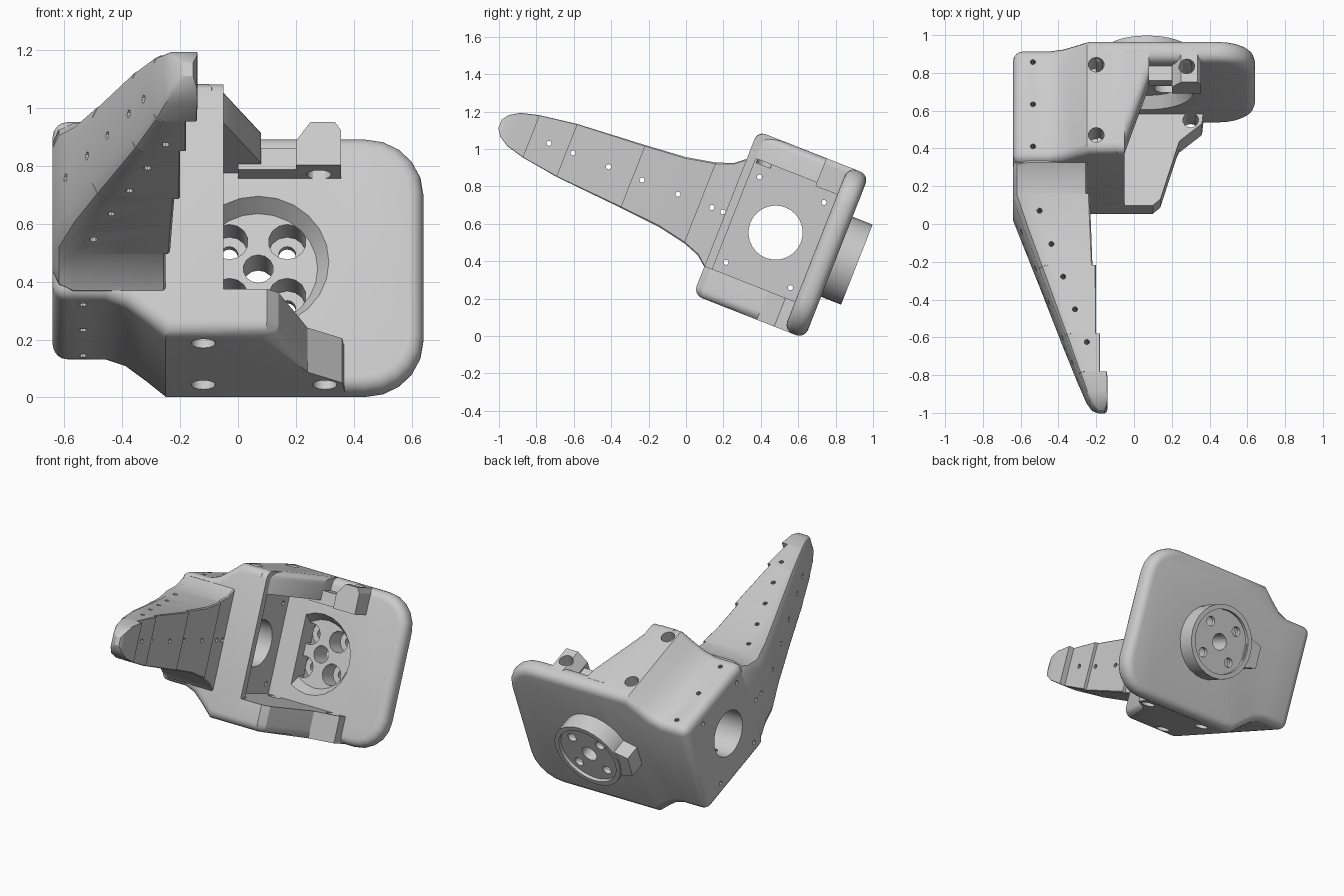
import bpy, bmesh, math
from mathutils import Matrix, Vector

cube = bpy.data.objects.get("Cube")
if cube:
    bpy.data.objects.remove(cube, do_unlink=True)

# The bracket is modelled upright, then leaned about x
LEAN = Matrix.Rotation(math.radians(-21.5), 4, 'X')
MID = 0.69                       # height of the symmetry plane
FRONT, BACK = -0.045, 0.595      # depth range of the bracket
LOW, HIGH = 0.22, 1.16           # height range of the bracket
ROUND = 0.05

grey = bpy.data.materials.new("light_grey_plastic")
grey.use_nodes = True
grey.diffuse_color = (0.6, 0.6, 0.6, 1)
grey.node_tree.nodes["Principled BSDF"].inputs["Base Color"].default_value = (0.6, 0.6, 0.6, 1)


def to_object(name, bm):
    bmesh.ops.recalc_face_normals(bm, faces=bm.faces[:])
    mesh = bpy.data.meshes.new(name)
    bm.to_mesh(mesh)
    bm.free()
    obj = bpy.data.objects.new(name, mesh)
    bpy.context.collection.objects.link(obj)
    mesh.materials.append(grey)
    return obj


def prism(name, pts, axis, lo, hi, rule=None, size=ROUND):
    """Extrude a profile along y or z and round the edges picked by rule."""
    bm = bmesh.new()
    place = (lambda a, b, t: (a, t, b)) if axis == 'y' else (lambda a, b, t: (a, b, t))
    ends = [[bm.verts.new(place(a, b, t)) for a, b in pts] for t in (lo, hi)]
    bm.faces.new(ends[0])
    bm.faces.new(ends[1])
    for i in range(len(pts)):
        j = (i + 1) % len(pts)
        bm.faces.new((ends[0][i], ends[0][j], ends[1][j], ends[1][i]))
    bmesh.ops.recalc_face_normals(bm, faces=bm.faces[:])
    if rule:
        picked = [e for e in bm.edges if rule(e.verts[0].co, e.verts[1].co)]
        bmesh.ops.bevel(bm, geom=picked, offset=size, offset_type='OFFSET', segments=4,
                        profile=0.5, affect='EDGES', clamp_overlap=True)
    return to_object(name, bm)


def box(name, x, y, z):
    return prism(name, [(x[0], y[0]), (x[1], y[0]), (x[1], y[1]), (x[0], y[1])], 'z', *z)


TURN = {'x': Matrix.Rotation(math.pi / 2, 4, 'Y'),
        'y': Matrix.Rotation(-math.pi / 2, 4, 'X'),
        'z': Matrix.Identity(4)}


def rods(name, axis, items, sides=16):
    """Cylinders or cones along one axis: (two cross coordinates, start, end, radii)."""
    bm = bmesh.new()
    for a, b, lo, hi, r1, r2 in items:
        m = (lo + hi) / 2
        centre = {'x': (m, a, b), 'y': (a, m, b), 'z': (a, b, m)}[axis]
        bmesh.ops.create_cone(bm, cap_ends=True, segments=sides, radius1=r1, radius2=r2,
                              depth=hi - lo, matrix=Matrix.Translation(centre) @ TURN[axis])
    return to_object(name, bm)


def mirrored(pts):
    return pts + [(x, 2 * MID - z) for x, z in reversed(pts)]


# Side block with its narrower outer end
def block_edges(p, q):
    outer = p.x < -0.6 and q.x < -0.6
    rim = abs(p.y - q.y) < 1e-4 and not (p.x > -0.06 and q.x > -0.06)
    return rim or outer


block = prism("side_block", mirrored([(-0.64, 0.36), (-0.46, 0.36), (-0.39, 0.335),
                                      (-0.32, 0.28), (-0.25, LOW), (-0.05, LOW)]),
              'y', FRONT, BACK, block_edges)

# Back plate with rounded free corners
corner = [(0.44 + 0.2 * math.sin(a), LOW + 0.2 - 0.2 * math.cos(a))
          for a in [math.pi / 2 * k / 5 for k in range(6)]]
plate = prism("back_plate", mirrored([(-0.2, LOW)] + corner), 'y', 0.475, BACK,
              lambda p, q: abs(p.y - q.y) < 1e-4 and max(p.x, q.x) > -0.1)

# Tapered lower and upper walls
lower = prism("lower_wall", [(-0.2, FRONT), (0.1, FRONT), (0.14, -0.01), (0.24, 0.32),
                             (0.36, 0.42), (0.37, 0.52), (-0.2, 0.52)], 'z', LOW, 0.385,
              lambda p, q: max(p.z, q.z) < LOW + 0.01 and max(p.y, q.y) < 0.35 and max(p.x, q.x) > 0)
upper = prism("upper_wall", [(-0.2, FRONT), (-0.09, FRONT), (-0.05, 0), (0.08, 0.38),
                             (0.08, 0.52), (-0.2, 0.52)], 'z', 1.02, HIGH,
              lambda p, q: min(p.z, q.z) > HIGH - 0.01 and max(p.y, q.y) < 0.4 and max(p.x, q.x) > -0.1)
rail = box("upper_rail", (0.0, 0.355), (0.39, 0.52), (1.0, 1.08))
tab = prism("screw_tab", [(0.2, 1.0), (0.355, 1.0), (0.355, 1.13), (0.335, HIGH),
                          (0.25, HIGH), (0.2, 1.09)], 'y', 0.35, 0.53)

# Round boss behind the plate with a locating key
boss = rods("back_boss", 'y', [(0.07, MID, 0.56, 0.71, 0.23, 0.23)], 28)
key = prism("boss_key", [(-0.23, MID - 0.07), (-0.12, MID - 0.1),
                         (-0.12, MID + 0.1), (-0.23, MID + 0.07)], 'y', 0.57, 0.7)

# Stepped finger: depth, half height, outer x, inner x
stations = [(0.06, 0.30, -0.63, -0.25), (-0.045, 0.31, -0.64, -0.25), (-0.1, 0.265, -0.64, -0.25),
            (-0.19, 0.232, -0.64, -0.25), (-0.19, 0.232, -0.64, -0.235), (-0.35, 0.2, -0.585, -0.228),
            (-0.575, 0.18, -0.503, -0.22), (-0.575, 0.18, -0.503, -0.2),
            (-0.955, 0.152, -0.365, -0.2), (-0.955, 0.152, -0.365, -0.18),
            (-1.16, 0.122, -0.29, -0.18), (-1.16, 0.122, -0.29, -0.142),
            (-1.26, 0.096, -0.253, -0.14), (-1.315, 0.062, -0.225, -0.142), (-1.341, 0.025, -0.19, -0.155)]
bm = bmesh.new()
rings = []
for y, h, xo, xi in stations:
    c = min(0.2 * (xi - xo), 0.07)
    half = [(xi, h - 0.1 * c), (xi - 0.1 * c, h), (xo + c, h), (xo + 0.3 * c, h - 0.35 * c), (xo, h - c)]
    ring = half + [(x, -z) for x, z in reversed(half)]
    rings.append([bm.verts.new((x, y, MID + z)) for x, z in ring])
for a, b in zip(rings, rings[1:]):
    for i in range(len(a)):
        j = (i + 1) % len(a)
        bm.faces.new((a[i], a[j], b[j], b[i]))
bm.faces.new(rings[0])
bm.faces.new(rings[-1])
finger = to_object("stepped_finger", bm)

# Cutters: pocket, side bore, pin holes, bolt holes and the round seat
PIN = 0.014
pocket = box("pocket_cutter", (-0.19, 0.2), (0.0, 0.475), (0.385, 1.02))
side_pins = [(y, z, -0.8, 0.0, PIN, PIN) for y in (0.055, 0.425) for z in (MID - 0.245, MID + 0.245)]
side_pins += [(y, MID, -0.8, 0.0, PIN, PIN) for y in (-0.06, -0.123, -0.318, -0.524, -0.717, -0.92, -1.06)]
side_cut = rods("side_pin_cutter", 'x', side_pins, 10)
bore = rods("bore_cutter", 'x', [(0.243, MID, -0.8, 0.0, 0.145, 0.145)], 28)
up_pins = [(-0.535, y, 0.2, 1.2, PIN, PIN) for y in (0.04, 0.28, 0.52)]
up_pins += [(-0.5 + 0.0625 * k, -0.28 - 0.18 * k, 0.2, 1.2, PIN, PIN) for k in range(5)]
up_cut = rods("upright_pin_cutter", 'z', up_pins, 10)
bolts = [(x, y, 1.0, 1.25, 0.042, 0.042) for x, y in ((-0.2, 0.05), (-0.2, 0.45), (0.28, 0.44))]
bolts += [(x, y, 0.1, 0.4, 0.042, 0.042) for x, y in ((-0.12, 0.05), (-0.12, 0.44), (0.3, 0.44))]
bolt_cut = rods("bolt_cutter", 'z', bolts, 14)
seat_cut = rods("seat_cutter", 'y', [(0.07, MID, 0.465, 0.54, 0.25, 0.205)], 24)
spots = [(0.07 + sx * 0.1, MID + sz * 0.1) for sx in (-1, 1) for sz in (-1, 1)]
bores_cut = rods("counterbore_cutter", 'y', [(x, z, 0.45, 0.66, 0.065, 0.065) for x, z in spots], 14)
through_cut = rods("through_cutter", 'y', [(x, z, 0.4, 0.8, 0.03, 0.03) for x, z in spots]
                   + [(0.07, MID, 0.4, 0.8, 0.052, 0.052)], 14)
rim_cut = rods("rim_cutter", 'y', [(0.07, MID, 0.688, 0.8, 0.2, 0.2)], 28)

cuts = {block: [pocket, bore, side_cut, up_cut, bolt_cut], finger: [side_cut, up_cut],
        upper: [bolt_cut], lower: [bolt_cut], tab: [bolt_cut], rail: [bolt_cut],
        plate: [seat_cut, bores_cut, through_cut], boss: [bores_cut, through_cut, rim_cut]}
for obj, tools in cuts.items():
    for tool in tools:
        tool.hide_render = True
        mod = obj.modifiers.new(tool.name, 'BOOLEAN')
        mod.operation, mod.solver, mod.object = 'DIFFERENCE', 'EXACT', tool

# Bake the cuts, then drop the cutters
graph = bpy.context.evaluated_depsgraph_get()
baked = {obj: bpy.data.meshes.new_from_object(obj.evaluated_get(graph)) for obj in cuts}
for obj, mesh in baked.items():
    obj.modifiers.clear()
    obj.data = mesh
for tool in {t for tools in cuts.values() for t in tools}:
    bpy.data.objects.remove(tool, do_unlink=True)

# Lean every part and shade it
for obj in bpy.context.selected_objects:
    obj.select_set(False)
for obj in (block, plate, lower, upper, rail, tab, boss, key, finger):
    obj.data.transform(LEAN)
    obj.select_set(True)
    bpy.context.view_layer.objects.active = obj
bpy.ops.object.shade_smooth_by_angle(angle=math.radians(30))
